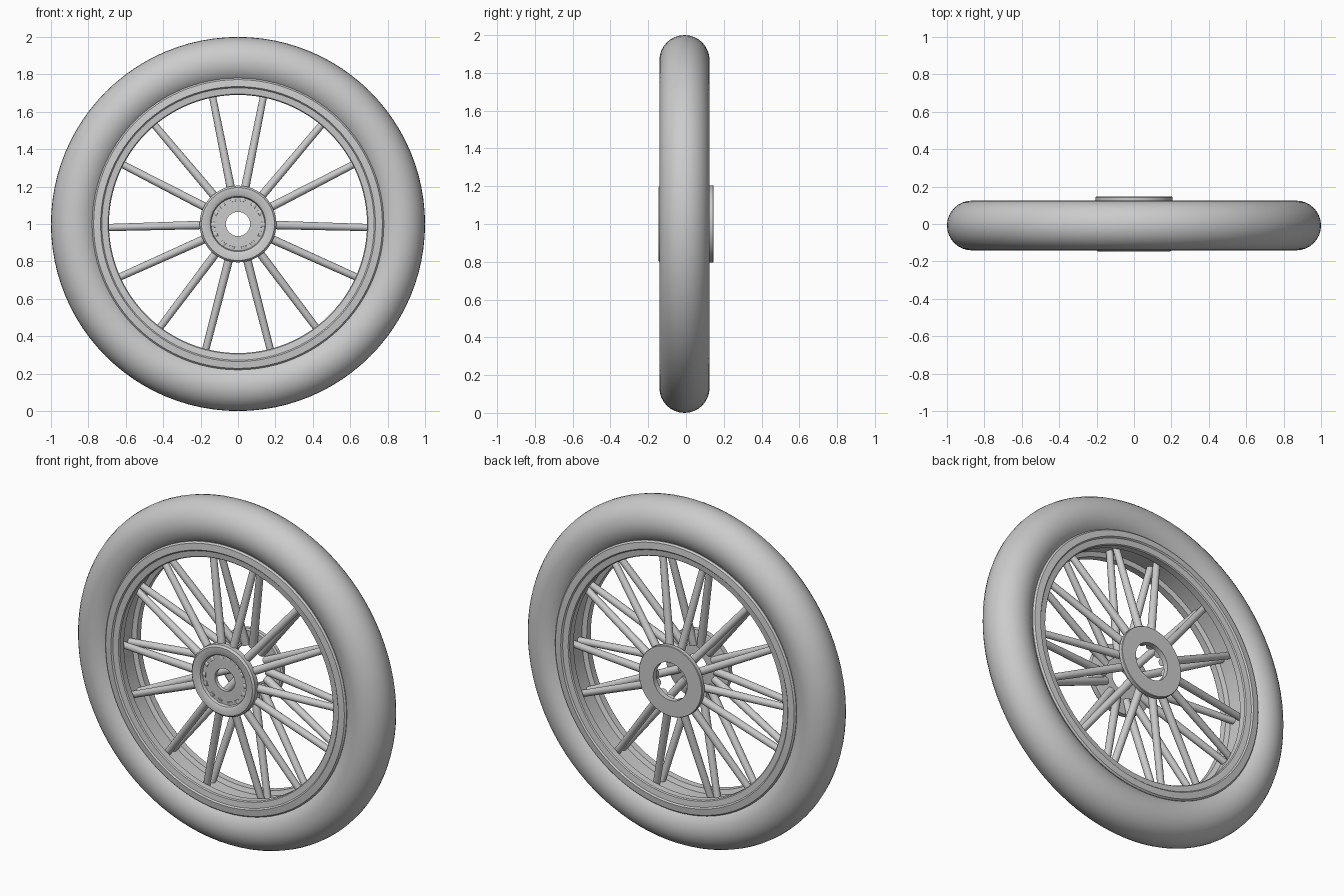
import bpy, bmesh
from math import sin, cos, pi, radians
from mathutils import Vector

if "Cube" in bpy.data.objects:
    bpy.data.objects.remove(bpy.data.objects["Cube"])

CZ = 1.0      # axle height
MID = -0.008  # middle plane of the tyre


def finish(name, bm, angle=35):
    bmesh.ops.recalc_face_normals(bm, faces=bm.faces)
    mesh = bpy.data.meshes.new(name)
    bm.to_mesh(mesh)
    bm.free()
    ob = bpy.data.objects.new(name, mesh)
    bpy.context.collection.objects.link(ob)
    bpy.ops.object.select_all(action='DESELECT')
    ob.select_set(True)
    bpy.context.view_layer.objects.active = ob
    bpy.ops.object.shade_smooth_by_angle(angle=radians(angle))
    return ob


def lathe(name, profile, steps=96):
    """Revolve a closed (radius, y) profile around the axle."""
    bm = bmesh.new()
    rings = []
    for i in range(steps):
        a = 2 * pi * i / steps
        rings.append([bm.verts.new((r * cos(a), y, CZ + r * sin(a))) for r, y in profile])
    n = len(profile)
    for i in range(steps):
        p, q = rings[i], rings[(i + 1) % steps]
        for j in range(n):
            k = (j + 1) % n
            bm.faces.new((p[j], p[k], q[k], q[j]))
    return finish(name, bm)


# Tyre: round section
TR = 0.133
lathe("tyre", [(1 - TR + TR * cos(2 * pi * i / 32), MID + TR * sin(2 * pi * i / 32))
               for i in range(32)])

# Rim: stepped lip on each side with a shallow well between
half = [(0.78, 0.103), (0.772, 0.112), (0.735, 0.116), (0.728, 0.108),
        (0.695, 0.104), (0.69, 0.098), (0.69, 0.06), (0.715, 0.05)]
rim = [(r, MID - y) for r, y in half] + [(r, MID + y) for r, y in reversed(half)]
lathe("rim", rim)

# Front hub: raised ring around a dished centre
lathe("front_hub", [(0.205, -0.105), (0.205, -0.135), (0.195, -0.146), (0.16, -0.146),
                    (0.148, -0.138), (0.143, -0.122), (0.065, -0.122), (0.065, -0.10),
                    (0.19, -0.10)], 64)

# Back hub: flat washer
lathe("back_hub", [(0.205, 0.122), (0.205, 0.143), (0.202, 0.146), (0.11, 0.146),
                   (0.11, 0.115), (0.195, 0.115)], 64)

# Spokes: seven pairs on each side, leaning in towards the rim middle
for side, name in ((-1, "front_spokes"), (1, "back_spokes")):
    bm = bmesh.new()
    for i in range(14):
        a = radians(90 + (i // 2) * 360 / 7 + (11.3 if i % 2 else -11.3))
        d = Vector((cos(a), 0, sin(a)))
        start = d * 0.12 + Vector((0, side * 0.105, CZ))
        end = d * 0.725 + Vector((0, MID + side * 0.025, CZ))
        axis = end - start
        m = axis.to_track_quat('Z', 'Y').to_matrix().to_4x4()
        m.translation = (start + end) / 2
        bmesh.ops.create_cone(bm, cap_ends=True, segments=16, radius1=0.023,
                              radius2=0.019, depth=axis.length, matrix=m)
    finish(name, bm)
